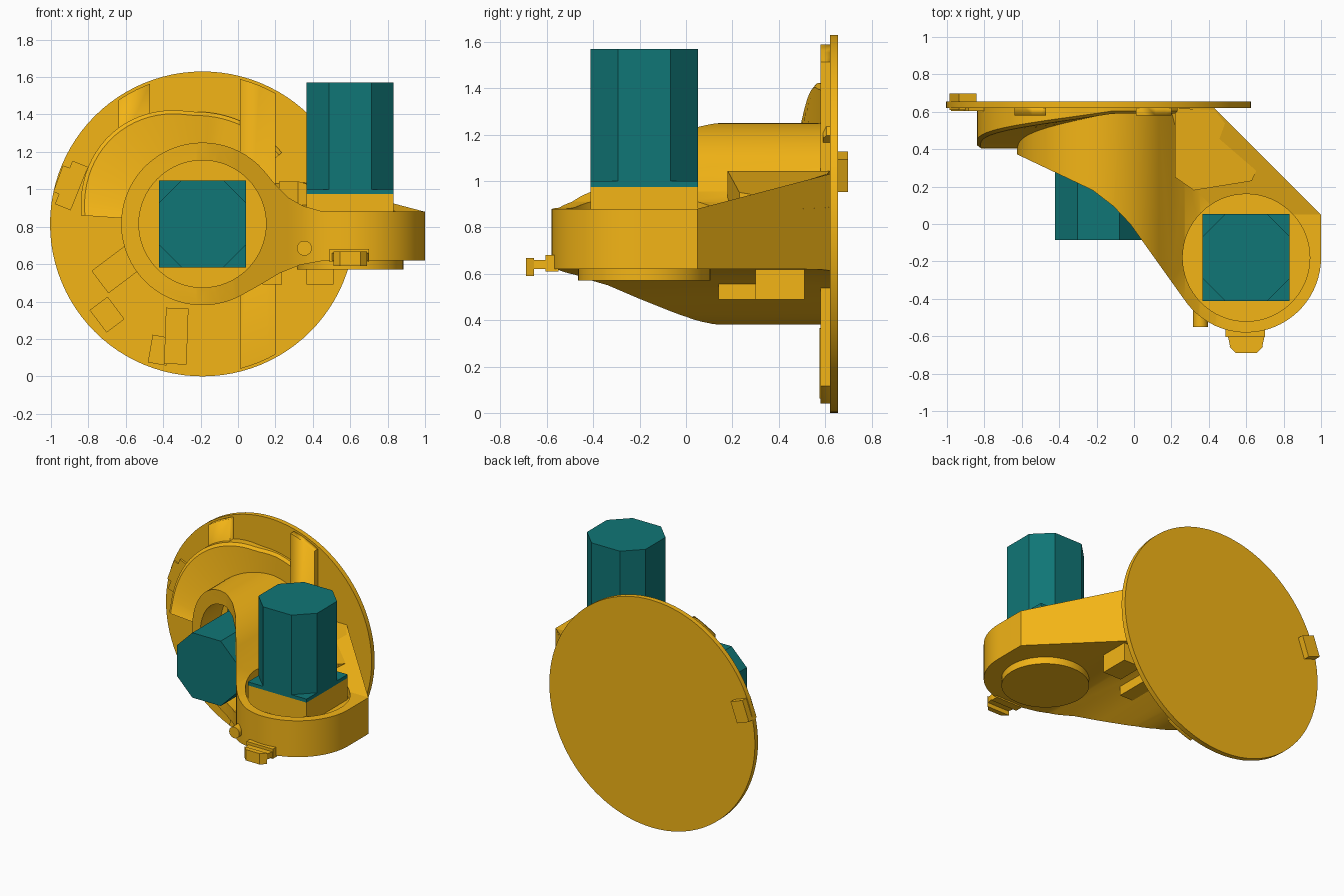
import bpy, bmesh
from math import sin, cos, radians, pi
from mathutils import Matrix, Vector

if "Cube" in bpy.data.objects:
    bpy.data.objects.remove(bpy.data.objects["Cube"])


def material(name, rgb):
    m = bpy.data.materials.new(name)
    m.diffuse_color = (*rgb, 1)
    m.use_nodes = True
    m.node_tree.nodes["Principled BSDF"].inputs["Base Color"].default_value = m.diffuse_color
    return m


YELLOW = material("yellow_plastic", (0.9, 0.46, 0.008))
TEAL = material("teal_motor", (0.005, 0.18, 0.18))
CX, CZ = -0.19, 0.815        # axis of the disc and of the sideways motor
HX, HY = 0.6, -0.18          # axis of the upright motor


def finish(name, bm, mat=YELLOW, smooth=True):
    bmesh.ops.recalc_face_normals(bm, faces=bm.faces)
    me = bpy.data.meshes.new(name)
    bm.to_mesh(me)
    bm.free()
    ob = bpy.data.objects.new(name, me)
    bpy.context.collection.objects.link(ob)
    me.materials.append(mat)
    if smooth:
        shade(ob)
    return ob


def activate(ob):
    bpy.ops.object.select_all(action='DESELECT')
    ob.select_set(True)
    bpy.context.view_layer.objects.active = ob


def shade(ob):
    activate(ob)
    bpy.ops.object.shade_smooth_by_angle(angle=radians(25))


def prism(name, pts, axis, a, b, mat=YELLOW, top=None):
    """Extrude an outline along y (points x,z) or z (points x,y); top(x,y) shapes the end."""
    bm = bmesh.new()
    rings = []
    for i, d in enumerate((a, b)):
        ring = []
        for u, v in pts:
            h = top(u, v) if (top and i) else d
            ring.append(bm.verts.new((u, h, v) if axis == 'y' else (u, v, h)))
        rings.append(ring)
    n = len(pts)
    bm.faces.new(rings[0])
    bm.faces.new(rings[1][::-1])
    for i in range(n):
        j = (i + 1) % n
        bm.faces.new((rings[0][i], rings[0][j], rings[1][j], rings[1][i]))
    return finish(name, bm, mat)


def arc(cx, cy, r, a0, a1, n):
    return [(cx + r * cos(radians(a0 + (a1 - a0) * i / n)),
             cy + r * sin(radians(a0 + (a1 - a0) * i / n))) for i in range(n + 1)]


def circle(cx, cy, r, n=64):
    return arc(cx, cy, r, 0, 360, n)[:-1]


def square(cx, cy, h, c=0.0):
    if not c:
        return [(cx - h, cy - h), (cx + h, cy - h), (cx + h, cy + h), (cx - h, cy + h)]
    k = h - c
    return [(cx + x, cy + y) for x, y in
            ((-k, -h), (k, -h), (h, -k), (h, k), (k, h), (-k, h), (-h, k), (-h, -k))]


def rect(x0, x1, v0, v1):
    return [(x0, v0), (x1, v0), (x1, v1), (x0, v1)]


def boolean(ob, cutter, op):
    m = ob.modifiers.new("cut", 'BOOLEAN')
    m.operation, m.object, m.solver = op, cutter, 'EXACT'
    activate(ob)
    bpy.ops.object.modifier_apply(modifier=m.name)
    bpy.data.objects.remove(cutter)


# Housing: front outline crossed with top outline
front = arc(CX, CZ, 0.435, 42, 300, 48)
front += [(0.12, 0.49), (0.22, 0.55), (0.33, 0.595), (0.45, 0.617), (0.55, 0.62), (1.1, 0.62),
          (1.1, 0.88), (0.55, 0.88), (0.44, 0.885), (0.35, 0.91), (0.27, 0.955), (0.2, 1.025)]
plan = [(-0.7, 0.408), (-0.62, 0.37), (-0.22, 0.18), (-0.11, 0.095), (-0.02, 0.0)]
plan += arc(HX, HY, 0.4, 214, 360, 28) + [(1.0, 0.05), (0.42, 0.63), (-0.7, 0.63)]
housing = prism("housing", front, 'y', -1, 1)
boolean(housing, prism("plan_cutter", plan, 'z', 0, 2), 'INTERSECT')

# Sloped shoulder between the upright motor seat and the disc
shoulder = prism("shoulder", [(0.1, 0.05), (0.999, 0.05), (0.42, 0.629), (0.1, 0.629)], 'z', 0.7, 1,
                 top=lambda x, y: 0.88 + 0.15 * (y - 0.05) / 0.57)
boolean(housing, shoulder, 'UNION')

# Round motor wells
boolean(housing, prism("upright_well", circle(HX, HY, 0.34), 'z', 0.82, 2), 'DIFFERENCE')
boolean(housing, prism("sideways_well", circle(CX, CZ, 0.34), 'y', -1, 0.56), 'DIFFERENCE')
shade(housing)

# Raised shoulder pad
prism("shoulder_pad", [(0.22, 0.62), (0.43, 0.61), (0.665, 0.31), (0.63, 0.23), (0.32, 0.18), (0.22, 0.25)],
      'z', 0.8, 1, top=lambda x, y: 1.043 - max(0, x - 0.4) * 0.4)

# Round boss below the upright motor, and the two underside tabs
prism("bottom_boss", circle(HX, HY, 0.285, 48), 'z', 0.57, 0.64)
for i, (x0, x1, y0) in enumerate(((0.13, 0.235, 0.14), (0.365, 0.51, 0.30))):
    prism(f"underside_tab_{i}", rect(x0, x1, y0, 0.51), 'z', 0.49, 0.65)

# Motors with seats
prism("upright_motor_seat", square(HX, HY, 0.2325), 'z', 0.80, 0.975)
prism("upright_motor_flange", square(HX, HY, 0.2325), 'z', 0.975, 1.0, TEAL)
prism("upright_motor", square(HX, HY, 0.2325, 0.12), 'z', 1.0, 1.57, TEAL)
prism("sideways_motor_seat", square(CX, CZ, 0.2325), 'y', 0.51, 0.59)
prism("sideways_motor_flange", square(CX, CZ, 0.2325), 'y', 0.485, 0.51, TEAL)
prism("sideways_motor", square(CX, CZ, 0.2325, 0.12), 'y', -0.085, 0.485, TEAL)

# Large disc
prism("disc", circle(CX, CZ, 0.815, 96), 'y', 0.62, 0.655)

# Raised bands on the disc's inner face, trimmed to the disc outline
for name, x0, x1, z0, z1 in (("right_band", 0.01, 0.2, 0, 1.7), ("left_band", -0.64, -0.47, 1.2, 1.7)):
    band = prism(name, rect(x0, x1, z0, z1), 'y', 0.58, 0.63)
    boolean(band, prism("trim", circle(CX, CZ, 0.8, 96), 'y', 0, 1), 'INTERSECT')

# Spiral ramp around the sideways motor
bm = bmesh.new()
prev, N = None, 36
for i in range(N + 1):
    t = i / N
    a = radians(176 - 134 * t)
    y = 0.405 + 0.185 * min(1, t / 0.7) ** 0.75
    ro = 0.65 + 0.06 * sin(pi * min(1, t / 0.6)) - 0.08 * t
    ring = [bm.verts.new((CX + r * cos(a), yy, CZ + r * sin(a)))
            for r, yy in ((0.4, y), (ro - 0.02, y), (ro, y + 0.015), (ro, 0.63), (0.4, 0.63))]
    if prev:
        for k in range(5):
            m = (k + 1) % 5
            bm.faces.new((prev[k], prev[m], ring[m], ring[k]))
    else:
        bm.faces.new(ring)
    prev = ring
bm.faces.new(prev[::-1])
finish("spiral_ramp", bm)


# Small pads on the lower left of the disc: x, z, width, height, tilt, front y
def pad(name, x, z, w, h, tilt, y0, y1):
    r = Matrix.Rotation(radians(tilt), 2)
    pts = [Vector((x, z)) + r @ Vector(p) for p in rect(-w / 2, w / 2, -h / 2, h / 2)]
    prism(name, [tuple(p) for p in pts], 'y', y0, y1)


pad("inner_pad_low", -0.33, 0.215, 0.12, 0.3, -2, 0.575, 0.63)
pad("inner_pad_small", -0.42, 0.14, 0.1, 0.15, -10, 0.59, 0.63)
pad("inner_pad_mid", -0.65, 0.57, 0.22, 0.15, 37, 0.58, 0.63)
pad("inner_pad_edge", -0.7, 0.33, 0.12, 0.15, 37, 0.595, 0.63)
pad("edge_clip_front", -0.89, 1.02, 0.09, 0.25, -22, 0.605, 0.63)
pad("edge_clip_back", -0.915, 1.04, 0.1, 0.15, -20, 0.61, 0.698)

# Latch on the front of the housing, and the side pin
prism("latch_root", rect(0.49, 0.7, -0.605, -0.55), 'z', 0.61, 0.68)
lip = [(0.5, -0.59), (0.515, -0.66), (0.545, -0.69), (0.655, -0.69), (0.685, -0.66), (0.7, -0.59)]
prism("latch_arm", lip, 'z', 0.62, 0.66)
prism("latch_hook", [(0.51, -0.655)] + lip[2:4] + [(0.69, -0.655)], 'z', 0.59, 0.668)
prism("side_pin", circle(0.355, 0.685, 0.04, 24), 'y', -0.55, -0.4)
